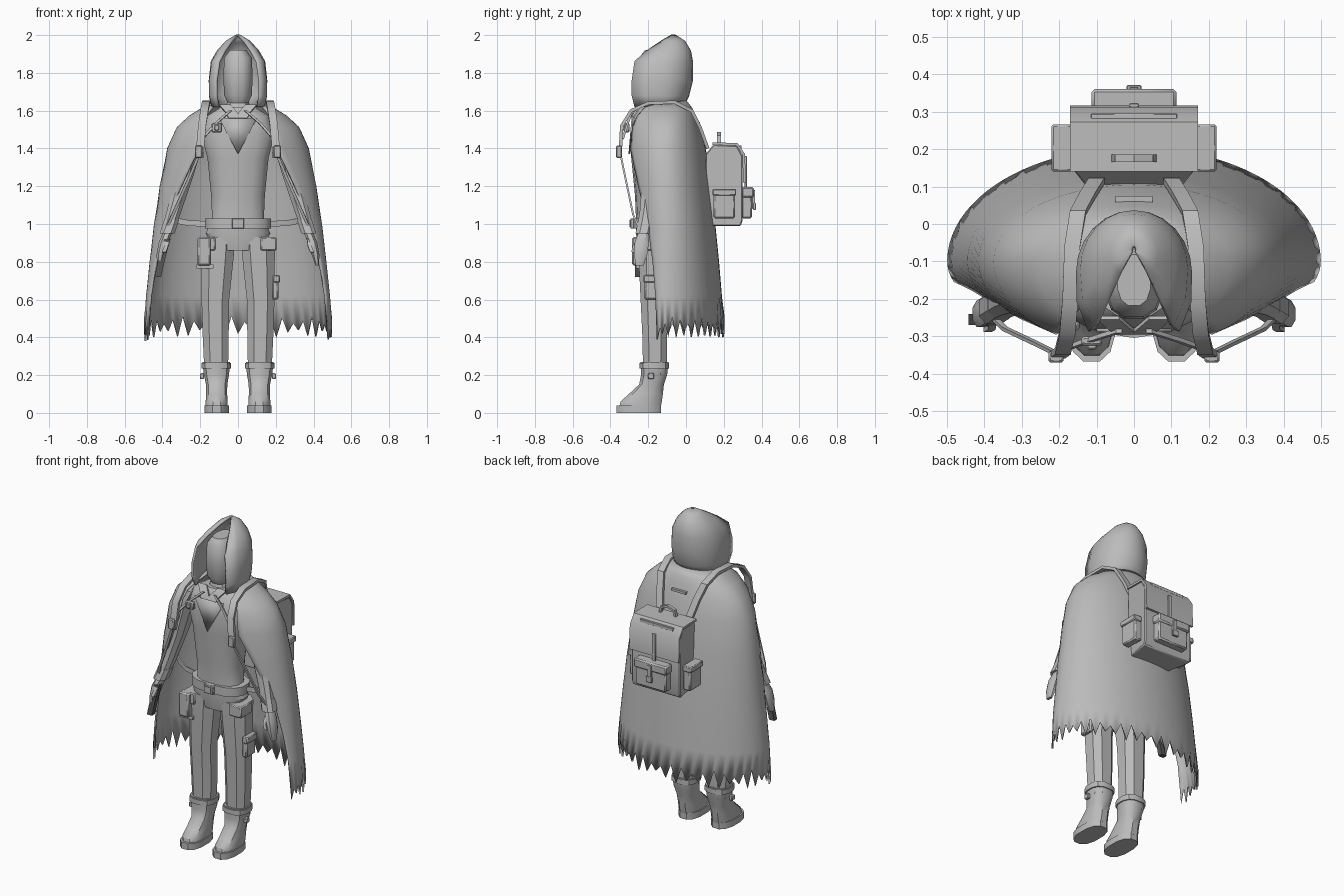
import bpy, bmesh, math
from mathutils import Vector


def material(name, v):
    m = bpy.data.materials.new(name)
    m.diffuse_color = (v, v, v, 1)
    return m


GREY = material("plain grey", 0.5)
DARK = material("dark grey", 0.1)


def finish(name, bm, mat=GREY, angle=35, thick=0, bevel=0):
    bmesh.ops.recalc_face_normals(bm, faces=bm.faces)
    me = bpy.data.meshes.new(name)
    bm.to_mesh(me)
    bm.free()
    ob = bpy.data.objects.new(name, me)
    bpy.context.collection.objects.link(ob)
    me.materials.append(mat)
    bpy.ops.object.select_all(action='DESELECT')
    bpy.context.view_layer.objects.active = ob
    ob.select_set(True)
    bpy.ops.object.shade_smooth_by_angle(angle=math.radians(angle))
    if thick:
        mod = ob.modifiers.new("thickness", 'SOLIDIFY')
        mod.thickness, mod.offset = thick, 0
    if bevel:
        mod = ob.modifiers.new("bevel", 'BEVEL')
        mod.width, mod.segments = bevel, 1
    return ob


def loft(name, rows, closed=True, **kw):
    """Skin a list of point rows; closed rows are capped at both ends."""
    bm = bmesh.new()
    vs = [[bm.verts.new(p) for p in r] for r in rows]
    n = len(rows[0])
    for a, b in zip(vs, vs[1:]):
        for i in range(n if closed else n - 1):
            j = (i + 1) % n
            bm.faces.new((a[i], a[j], b[j], b[i]))
    if closed:
        bm.faces.new(vs[0])
        bm.faces.new(vs[-1])
    return finish(name, bm, **kw)


def ring(cx, cy, z, rx, ry, n=10, power=0.8):
    pts = []
    for i in range(n):
        a = 2 * math.pi * (i + 0.5) / n
        c, s = math.cos(a), math.sin(a)
        pts.append((cx + rx * math.copysign(abs(c) ** power, c),
                    cy + ry * math.copysign(abs(s) ** power, s), z))
    return pts


def box(name, x, y, z, bevel=0, mat=GREY):
    bm = bmesh.new()
    bmesh.ops.create_cube(bm, size=1)
    for v in bm.verts:
        v.co = [(lo + hi) / 2 + c * (hi - lo) for c, (lo, hi) in zip(v.co, (x, y, z))]
    return finish(name, bm, mat, bevel=bevel)


def ribbon(name, path, width, thick, side=(1, 0, 0), mat=GREY):
    """Flat bar swept along a path, its width lying along 'side'."""
    path, side, rows = [Vector(p) for p in path], Vector(side), []
    for i, p in enumerate(path):
        t = path[min(i + 1, len(path) - 1)] - path[max(i - 1, 0)]
        nrm = t.cross(side).normalized() * thick / 2
        w = side * width / 2
        rows.append([p + w + nrm, p - w + nrm, p - w - nrm, p + w - nrm])
    return loft(name, rows, mat=mat)


# Cape: height, half width, front y, back y, half width of the front opening
CAPE = [(1.65, .12, -.22, .0, .10), (1.61, .19, -.28, .03, .14), (1.57, .255, -.31, .045, .17),
        (1.51, .32, -.325, .065, .19), (1.4, .37, -.33, .1, .205), (1.2, .41, -.32, .125, .30),
        (1.0, .44, -.31, .15, .385), (.8, .463, -.3, .17, .43), (.62, .482, -.3, .185, .46),
        (.45, .494, -.3, .2, .477)]
TEETH = 26
cape = []
for k, (z, a, yf, yb, xo) in enumerate(CAPE):
    row, tmax = [], math.pi - math.asin(xo / a)
    for i in range(2 * TEETH + 1):
        t = i / TEETH - 1
        c = math.cos(t * tmax)
        zz = z
        if k == len(CAPE) - 1:  # ragged hem
            zz = (.42 if i % 2 == 0 else .495) + .02 * math.sin(i * 2.3) - .035 * abs(t) ** 8
        row.append((a * math.sin(t * tmax), -.1 + c * ((yb + .1) if c > 0 else (-.1 - yf)), zz))
    cape.append(row)
loft("cape", cape, closed=False, thick=.01)
box("cape_back_tab", (-.05, .05), (.05, .075), (1.525, 1.54))

# Hood: height, half width, centre y, back y, rim x, rim y
HOOD = [(1.62, .135, -.13, -.02, .105, -.27), (1.68, .147, -.13, .01, .115, -.285),
        (1.76, .148, -.13, .03, .115, -.285), (1.86, .137, -.12, .03, .1, -.27),
        (1.915, .105, -.1, .02, .07, -.205), (1.965, .06, -.085, -.01, .035, -.13),
        (1.997, .006, -.07, -.06, .004, -.075)]
hood = []
for z, a, yc, yb, rx, ry in HOOD:
    arc = [(a * math.sin(p), yc + (yb - yc) * math.cos(p), z)
           for p in [math.pi * (i / 12 - .5) for i in range(13)]]
    mid = ((a + rx) / 2 + .1 * a, (yc + ry) / 2, z)
    hood.append([(-rx, ry, z), (-mid[0], mid[1], z)] + arc + [mid, (rx, ry, z)])
loft("hood", hood, closed=False, thick=.014)

# Head and neck
loft("head", [ring(0, -.15, z, rx, ry, 12) for z, rx, ry in
              [(1.64, .055, .08), (1.68, .075, .1), (1.78, .08, .105), (1.88, .075, .1), (1.92, .045, .07)]])
loft("neck", [ring(0, -.15, 1.55, .09, .1), ring(0, -.15, 1.66, .055, .07)])
for s in (-1, 1):
    ribbon("collar_flap", [(s * .07, -.25, 1.63), (s * .035, -.28, 1.59), (s * .02, -.29, 1.56)], .06, .012)

# Torso
loft("torso", [ring(0, -.17, z, rx, ry, 14) for z, rx, ry in
               [(.86, .12, .08), (.95, .175, .095), (1.03, .14, .095), (1.15, .145, .1), (1.35, .165, .12),
                (1.48, .2, .125), (1.57, .17, .11), (1.62, .09, .08)]])
bm = bmesh.new()
bm.faces.new([bm.verts.new(p) for p in [(-.1, -.284, 1.56), (0, -.3, 1.37), (.1, -.284, 1.56)]])
finish("neck_bib", bm, thick=.009)

# Belt
loft("belt", [ring(0, -.17, z, .177, .11, 14) for z in (.975, 1.03)])
box("buckle", (-.033, .033), (-.295, -.275), (.975, 1.03), .004)
box("buckle_plate", (-.02, .02), (-.3, -.29), (.985, 1.02))

for s in (-1, 1):
    # Trousers
    loft("trouser_leg", [ring(s * cx, cy, z, rx, ry, 8) for z, cx, cy, rx, ry in
                         [(.93, .105, -.17, .098, .088), (.8, .11, -.17, .09, .085), (.6, .12, -.17, .078, .075),
                          (.4, .118, -.165, .073, .07), (.2, .115, -.165, .066, .066)]], angle=20)
    box("hip_pocket", sorted((s * .12, s * .205)), (-.262, -.15), (.86, .93), .006)
    # Boots
    loft("boot", [ring(s * cx, (f + b) / 2, z, rx, (b - f) / 2, 12) for z, cx, rx, f, b in
                  [(.035, .113, .06, -.355, -.13), (.06, .113, .06, -.35, -.125), (.1, .113, .057, -.305, -.12),
                   (.15, .113, .058, -.25, -.115), (.2, .114, .068, -.24, -.098), (.27, .115, .076, -.242, -.09)]])
    loft("boot_sole", [ring(s * .113, -.25, z, .066, .12, 12) for z in (0, .04)])
    loft("boot_strap", [ring(s * .115, -.168, z, .08, .08, 12) for z in (.235, .265)])
    box("boot_buckle", sorted((s * .18, s * .2)), (-.2, -.17), (.18, .21), .003)

    # Arms and hands
    loft("sleeve", [ring(s * x, y, z, r, r * 1.1, 8) for x, y, z, r in
                    [(.19, -.17, 1.54, .05), (.235, -.17, 1.46, .065), (.285, -.18, 1.25, .05),
                     (.335, -.2, 1.08, .042), (.375, -.225, .95, .036)]])
    loft("cuff", [ring(s * x, y, z, .042, .045, 8) for x, y, z in [(.352, -.21, 1.02), (.375, -.225, .95)]])
    loft("hand", [ring(s * x, y, z, rx, ry, 8) for x, y, z, rx, ry in
                  [(.375, -.225, .95, .026, .03), (.395, -.235, .9, .027, .04),
                   (.41, -.24, .84, .022, .038), (.42, -.245, .78, .01, .022)]])
    ribbon("thumb", [(s * .375, -.25, .92), (s * .38, -.275, .88), (s * .392, -.28, .85)], .02, .018)

    # Pack straps over the shoulders
    ribbon("shoulder_strap", [(s * .1, .115, 1.4), (s * .125, .075, 1.51), (s * .15, .03, 1.6),
                              (s * .165, -.06, 1.645), (s * .17, -.2, 1.64), (s * .178, -.29, 1.6),
                              (s * .19, -.34, 1.52), (s * .205, -.35, 1.35)], .042, .018)
    box("strap_buckle", sorted((s * .188, s * .228)), (-.37, -.34), (1.35, 1.415), .005)
    ribbon("chest_cord", [(s * .04, -.285, 1.6), (s * .12, -.31, 1.53), (s * .19, -.335, 1.45)], .016, .012)
    ribbon("lower_strap", [(s * .21, -.345, 1.36), (s * .26, -.32, 1.24), (s * .345, -.28, 1.05),
                           (s * .385, -.24, .96)], .016, .01)
    # Waist band reaching back inside the cape
    ribbon("waist_band", [(s * .16, -.16, 1.0), (s * .26, -.14, 1.005), (s * .34, -.1, 1.02),
                          (s * .4, -.05, 1.05)], .03, .008, side=(0, 0, 1))

# Item carried in one hand
ribbon("hand_tool", [(-.375, -.255, .92), (-.4, -.255, .83), (-.425, -.255, .72)], .035, .03, mat=DARK)

# Small gear
box("brooch", (-.14, -.085), (-.325, -.3), (1.485, 1.535), .006)
box("brooch_stud", (-.125, -.1), (-.335, -.32), (1.495, 1.525), .004)
box("holster", (-.215, -.145), (-.285, -.24), (.78, .93), .008)
box("holster_strap", (-.22, -.13), (-.265, -.1), (.765, .785))
box("thigh_pouch", (.18, .215), (-.22, -.13), (.6, .72), .008)
box("thigh_pouch_flap", (.185, .222), (-.225, -.125), (.69, .73), .005)

# Backpack: side outline drawn in y and z, wider at the rear
OUTLINE = [(.105, .99), (.29, .99), (.3, 1.02), (.3, 1.36), (.27, 1.415), (.145, 1.42), (.105, 1.37)]
loft("pack_body", [[(s * (.13 if y < .12 else .168), y, z) for y, z in OUTLINE] for s in (-1, 1)],
     bevel=.006)
ribbon("pack_flap", [(0, .14, 1.425), (0, .27, 1.422), (0, .305, 1.37), (0, .31, 1.22)], .342, .014)
box("flap_seam", (-.115, .115), (.28, .295), (1.395, 1.415), .002)
ribbon("pack_handle", [(-.055, .175, 1.42), (-.045, .175, 1.465), (0, .175, 1.48),
                       (.045, .175, 1.465), (.055, .175, 1.42)], .02, .014, side=(0, 1, 0))
box("flap_strap", (-.013, .013), (.31, .323), (1.19, 1.36), .003)
box("front_pocket", (-.105, .105), (.295, .35), (1.03, 1.17), .008)
box("front_pocket_flap", (-.113, .113), (.295, .36), (1.14, 1.195), .008)
box("pocket_strap", (-.012, .012), (.35, .366), (1.08, 1.18), .002)
box("pocket_buckle", (-.02, .02), (.355, .371), (1.075, 1.11), .003)
for s in (-1, 1):
    box("side_pocket", sorted((s * .16, s * .212)), (.145, .26), (1.03, 1.17), .008)
    box("side_pocket_flap", sorted((s * .16, s * .22)), (.14, .266), (1.15, 1.185), .005)
